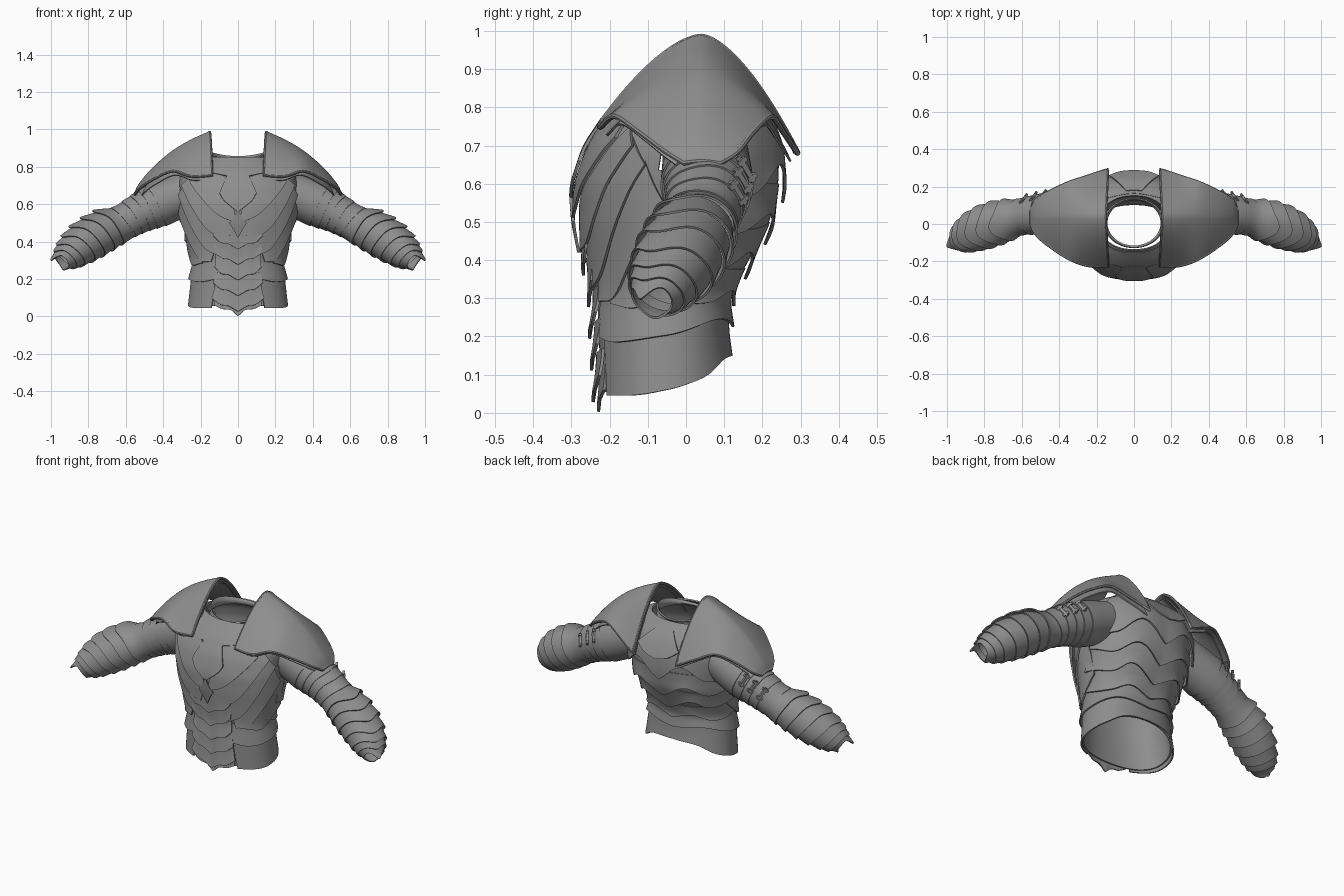
import bpy, bmesh, math
from math import sin, cos, pi, radians
from mathutils import Vector

if "Cube" in bpy.data.objects:
    bpy.data.objects.remove(bpy.data.objects["Cube"])


def spline(pts, t):
    """Smooth curve through tuples of any size, t in 0..1."""
    n = len(pts) - 1
    f = min(max(t, 0), 1) * n
    i = min(int(f), n - 1)
    u = f - i
    b, c = Vector(pts[i]), Vector(pts[i + 1])
    a = Vector(pts[i - 1]) if i > 0 else 2 * b - c
    d = Vector(pts[i + 2]) if i + 2 <= n else 2 * c - b
    return 0.5 * (2 * b + (c - a) * u + (2 * a - 5 * b + 4 * c - d) * u * u
                  + (3 * b - a - 3 * c + d) * u ** 3)


def grid_object(name, rows, closed=False, mirror=True, thick=0.008, drop_face=None):
    """Skin rows of points into a sheet, mirror it and give it thickness."""
    n = len(rows[0])
    verts = [p for r in rows for p in r]
    faces = []
    for j in range(len(rows) - 1):
        for i in range(n if closed else n - 1):
            k = (i + 1) % n
            f = (j * n + i, j * n + k, (j + 1) * n + k, (j + 1) * n + i)
            mid = sum((verts[v] for v in f), Vector((0, 0, 0))) / 4
            if not (drop_face and drop_face(mid)):
                faces.append(f)
    me = bpy.data.meshes.new(name)
    me.from_pydata(verts, [], faces)
    bm = bmesh.new()
    bm.from_mesh(me)
    bmesh.ops.remove_doubles(bm, verts=bm.verts, dist=1e-5)
    bmesh.ops.recalc_face_normals(bm, faces=bm.faces)
    bm.to_mesh(me)
    bm.free()
    ob = bpy.data.objects.new(name, me)
    bpy.context.collection.objects.link(ob)
    if mirror:
        m = ob.modifiers.new("mirror", 'MIRROR')
        m.merge_threshold = 0.0005
    s = ob.modifiers.new("thickness", 'SOLIDIFY')
    s.thickness = thick
    s.offset = 0
    return ob


# Torso form: height, half width, front y, back y
BODY = [(.04, .255, -.215, .115), (.2, .245, -.225, .105), (.3, .232, -.228, .105),
        (.4, .258, -.248, .16), (.5, .285, -.268, .215), (.6, .303, -.275, .238),
        (.7, .315, -.25, .24), (.78, .30, -.20, .215), (.83, .22, -.155, .17),
        (.86, .155, -.125, .135)]


def section(z):
    total = Vector((0, 0, 0))
    for d in (-.02, -.01, 0, .01, .02):
        q = min(max(z + d, BODY[0][0]), BODY[-1][0])
        for a, b in zip(BODY, BODY[1:]):
            if q <= b[0]:
                total += Vector(a[1:]).lerp(Vector(b[1:]), (q - a[0]) / (b[0] - a[0]))
                break
    return total / 5


def body_point(deg, z, off=0.0):
    """Point on the torso; 0 degrees is the front, 90 is +x, 180 the back."""
    w, yf, yb = section(z)
    s, c = sin(radians(deg)), cos(radians(deg))
    if abs(s) < 1e-6:
        s = 0.0
    px = math.copysign(abs(s) ** .9, s)
    py = math.copysign(abs(c) ** .9, c)
    return Vector((w * px + off * s, (yf + yb) / 2 - (yb - yf) / 2 * py - off * c, z))


# Underlying shell with arm openings, open at neck and hem
rows = []
for j in range(41):
    row = []
    for i in range(96):
        a = 360 * i / 96
        zb = .055 + .10 * ((1 - cos(radians(a))) / 2) ** 2
        row.append(body_point(a, zb + (.85 - zb) * j / 40))
    rows.append(row)
grid_object("torso_shell", rows, closed=True, mirror=False,
            drop_face=lambda m: abs(m.x) > .2 and ((m.y - .05) / .115) ** 2 + ((m.z - .65) / .11) ** 2 < 1)

# Neck collar
rows = []
for j in range(5):
    v = j / 4
    rows.append([Vector(((.158 - .012 * sin(pi * v)) * sin(a), .005 - (.132 - .008 * sin(pi * v)) * cos(a),
                         .828 + v * (.012 + .03 * sin(a) ** 2 + .015 * (1 - cos(a)) / 2)))
                 for a in [2 * pi * i / 64 for i in range(64)]])
grid_object("neck_collar", rows, closed=True, mirror=False, thick=.008)


def plate(name, top, low, lift=(.004, .022), n=24, m=8):
    """Half plate laid on the torso from a tucked edge to a lifted edge."""
    rows = []
    for j in range(m + 1):
        v = j / m
        row = []
        for i in range(n + 1):
            p = spline(top, i / n).lerp(spline(low, i / n), v)
            row.append(body_point(p.x, p.y, lift[0] + (lift[1] - lift[0]) * v ** 1.4))
        rows.append(row)
    return grid_object(name, rows)


# Chest plates: diagonal overlapping feathers
plate("gorget_plate", [(0, .84), (30, .84), (60, .84)], [(0, .74), (22, .765), (60, .80)], (.006, .014))
plate("pectoral_plate", [(6, .70), (20, .79), (45, .80)], [(1, .50), (20, .555), (48, .72)], (.008, .028))
plate("rib_plate_upper", [(2, .53), (28, .62), (52, .75)], [(8, .42), (32, .47), (62, .70)], (.006, .025))
plate("rib_plate_middle", [(8, .47), (34, .53), (58, .72)], [(20, .32), (43, .39), (72, .65)], (.004, .024))
plate("rib_plate_side", [(24, .40), (48, .48), (70, .66)], [(32, .29), (55, .32), (84, .55)], (.003, .024))
plate("flank_plate", [(48, .44), (70, .53), (92, .56)], [(46, .285), (74, .28), (102, .38)], (.002, .022))
plate("sternum_plate", [(0, .77), (5, .765), (9, .75)], [(0, .56), (11, .62), (15, .66)], (.014, .028), 12)
plate("heart_plate", [(0, .575), (3, .53), (7, .50)], [(0, .42), (3, .46), (7, .50)], (.029, .029), 12)

# Belly lames with pointed centres
for k in range(5):
    z = .48 - .083 * k
    plate("belly_lame_%d" % (k + 1), [(0, z), (12, z + .01), (26, z + .02)],
          [(0, z - .12), (9, z - .092), (17, z - .085), (24 + k, z - .05)], (.010, .028), 18)
plate("tail_lame", [(0, .12), (10, .13), (28, .14)], [(0, .003), (7, .035), (16, .04), (26, .06)], (.004, .014), 18)

# Waist and hip bands running round to the back
plate("waist_band", [(22, .31), (90, .32), (180, .34)],
      [(24, .20), (50, .185), (95, .205), (140, .245), (180, .225)], (.004, .018), 50)
plate("hip_band", [(26, .21), (90, .23), (180, .27)],
      [(30, .045), (75, .05), (120, .09), (150, .14), (180, .15)], (.002, .010), 50)

# Back plates with wavy lower edges
plate("back_plate_1", [(80, .42), (135, .38), (180, .38)],
      [(78, .32), (105, .29), (130, .29), (155, .32), (180, .28)], (.003, .020), 40)
plate("back_plate_2", [(88, .50), (135, .48), (180, .50)],
      [(88, .41), (128, .38), (152, .42), (180, .35)], (.003, .022), 40)
plate("back_plate_3", [(102, .57), (140, .60), (180, .60)],
      [(96, .51), (128, .47), (155, .52), (180, .44)], (.003, .024), 40)
plate("back_yoke", [(122, .82), (155, .84), (180, .84)],
      [(106, .58), (132, .57), (158, .65), (180, .55)], (.004, .026), 40)
plate("spine_plate", [(171, .83), (176, .83), (180, .83)],
      [(160, .74), (170, .70), (180, .68)], (.01, .045), 14)

# Pauldrons: x, ridge z, front end y z, back end y z
PAULDRON = [(.140, .985, -.225, .755, .292, .68), (.25, .935, -.222, .750, .255, .735),
            (.35, .875, -.185, .777, .222, .775), (.45, .79, -.12, .735, .175, .735),
            (.52, .71, -.06, .69, .135, .685), (.55, .66, -.005, .655, .09, .655)]


def pauldron_point(t, v):
    x, zr, yf = spline([p[:3] for p in PAULDRON], v)
    zf, yb, zb = spline([p[3:] for p in PAULDRON], v)
    ye, ze = (yf, zf) if t < 0 else (yb, zb)
    a = abs(t)
    return Vector((x + .012 * (1 - a) * (1 - v), .04 + a * (ye - .04), zr - (zr - ze) * a ** 1.6))


NT, NV = 48, 28
rows = [[pauldron_point(-1 + 2 * i / NT, j / NV) for i in range(NT + 1)] for j in range(NV + 1)]
grid_object("pauldron", rows, thick=.012)
inner = [[Vector((p.x * .93 + .01, .03 + (p.y - .03) * .93, p.z - .022)) for p in r] for r in rows]
grid_object("pauldron_under_layer", inner, thick=.006)

# Rolled rim round each pauldron
loop = rows[0] + [r[-1] for r in rows[1:]] + rows[-1][-2::-1] + [r[0] for r in rows[-2:0:-1]]
cu = bpy.data.curves.new("pauldron_rim", 'CURVE')
cu.dimensions = '3D'
cu.bevel_depth = .008
cu.bevel_resolution = 2
for side in (1, -1):
    sp = cu.splines.new('POLY')
    sp.points.add(len(loop) - 1)
    for q, p in zip(sp.points, loop):
        q.co = (p.x * side, p.y, p.z, 1)
    sp.use_cyclic_u = True
bpy.context.collection.objects.link(bpy.data.objects.new("pauldron_rim", cu))

# Arm centre line: x, y, z, radius
ARM = [(.25, .052, .67, .115), (.42, .055, .60, .118), (.52, .05, .555, .106), (.62, .035, .50, .096),
       (.72, .01, .455, .108), (.82, -.025, .395, .106), (.90, -.065, .335, .084),
       (.945, -.09, .298, .055), (.985, -.11, .262, .036)]


def arm_frame(t):
    p, q = spline(ARM, t / 8), spline(ARM, min(t + .05, 8) / 8)
    o = spline(ARM, max(t - .05, 0) / 8)
    tan = (q - o).to_3d().normalized()
    up = Vector((-tan.z, 0, tan.x)).normalized()
    return p.to_3d(), p.w, tan, up, up.cross(tan)


def arm_point(t, a, scale):
    p, r, tan, up, back = arm_frame(t)
    return p + r * scale * (cos(a) * up + sin(a) * back)


# Overlapping sleeve lames: plain on the upper arm, slanted and pointed below
starts = [0, .95, 1.4, 1.85, 2.3, 2.8, 3.4, 4.0, 4.6, 5.2, 5.8, 6.35]
for k, t0 in enumerate(starts):
    t1 = starts[k + 1] + .12 if k + 1 < len(starts) else 6.95
    lower = k >= 5
    amp = .12 if not lower else (.36 if k < 11 else .9)
    rows = []
    for j in range(7):
        v = j / 6
        row = []
        for i in range(56):
            a = 2 * pi * i / 56
            slant = .2 * cos(a + .2) * (v if k == 4 else lower) * (1 - v if k == 11 else 1)
            ext = amp * (max(0, cos(a + .35)) ** 6 + .4 * max(0, cos(a - 2.7)) ** 4)
            flare = (.15 + .04 * cos(a)) if lower and k < 11 else .05
            row.append(arm_point(t0 + slant + (t1 + ext - t0) * v, a, .96 + flare * v ** 1.6))
        rows.append(row)
    grid_object("arm_lame_%02d" % (k + 1), rows, closed=True, thick=.006)

# Straps and buckles on the back of the upper arm
for k, t in enumerate((1.35, 1.85, 2.35)):
    p, r, tan, up, back = arm_frame(t)
    a = 1.05
    out = cos(a) * up + sin(a) * back
    c = p + out * r * 1.03
    across = tan.cross(out)
    rot = across.to_track_quat('Y', 'Z')
    for part, size, shift in (("strap", (.012, .075, .014), 0), ("buckle_bar", (.014, .012, .034), .026),
                              ("buckle_end", (.014, .012, .034), -.026)):
        bpy.ops.mesh.primitive_cube_add(size=1, location=c + across * shift)
        ob = bpy.context.object
        ob.name = "arm_%s_%d" % (part, k + 1)
        ob.scale = size
        ob.rotation_euler = rot.to_euler()
        bpy.ops.object.transform_apply(location=True, rotation=True, scale=True)
        ob.modifiers.new("mirror", 'MIRROR')

# Bake modifiers, shade smooth with crisp plate edges, colour dark steel
bpy.ops.object.select_all(action='SELECT')
bpy.context.view_layer.objects.active = bpy.context.selected_objects[0]
bpy.ops.object.convert(target='MESH')
bpy.ops.object.shade_smooth_by_angle(angle=radians(40))
steel = bpy.data.materials.new("dark_steel")
steel.diffuse_color = (.27, .27, .27, 1)
steel.use_nodes = True
steel.node_tree.nodes["Principled BSDF"].inputs["Base Color"].default_value = steel.diffuse_color
for ob in bpy.context.selected_objects:
    ob.data.materials.clear()
    ob.data.materials.append(steel)
